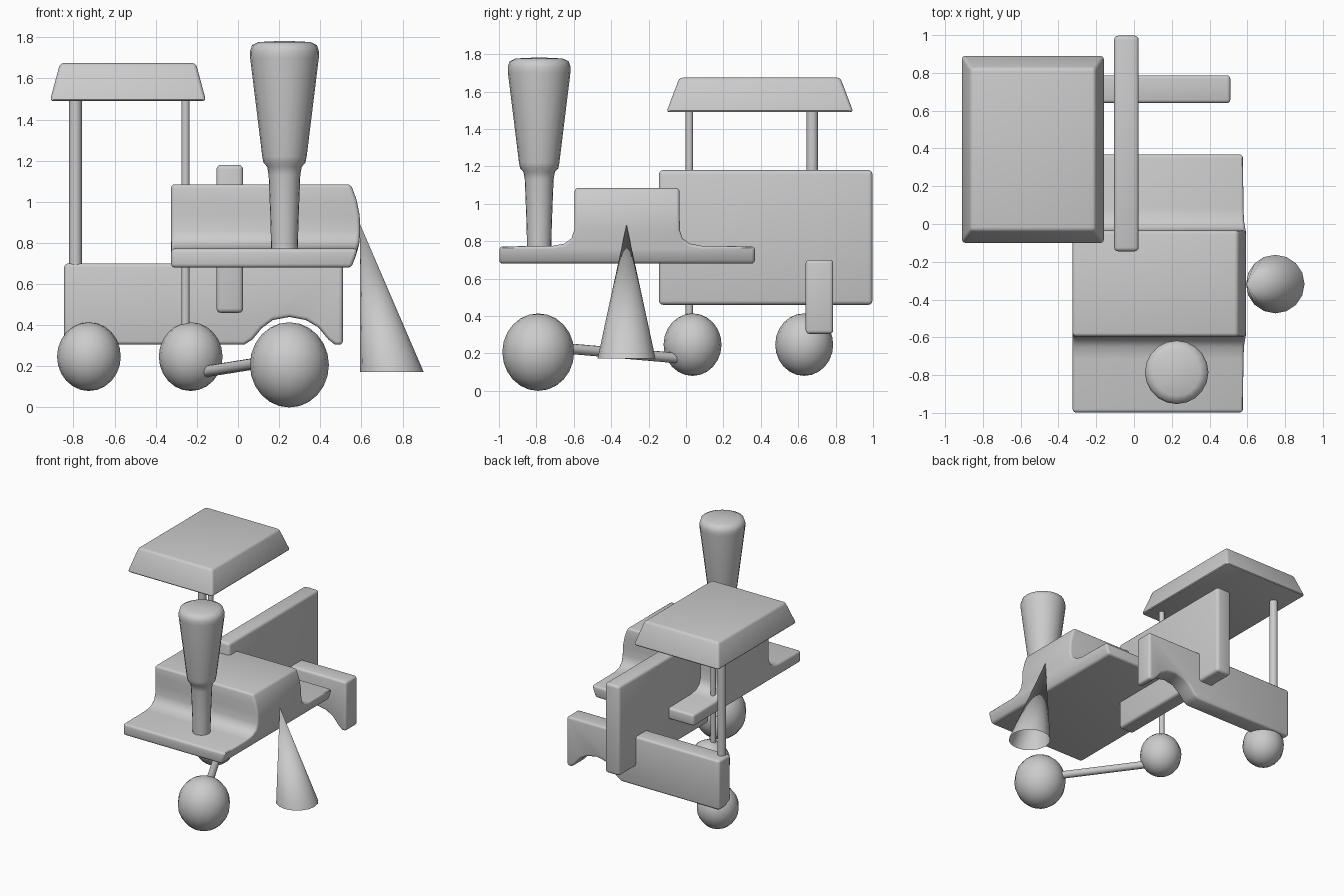
import bpy, bmesh, math
from mathutils import Vector, Matrix

if "Cube" in bpy.data.objects:
    bpy.data.objects.remove(bpy.data.objects["Cube"])


def finish(name, bm, bevel=0.0, angle=35):
    """Round the hard edges, then make a smooth-by-angle object."""
    bmesh.ops.recalc_face_normals(bm, faces=bm.faces[:])
    if bevel:
        hard = [e for e in bm.edges if len(e.link_faces) == 2
                and e.calc_face_angle() > math.radians(50)]
        bmesh.ops.bevel(bm, geom=hard, offset=bevel, segments=3, profile=0.5,
                        affect='EDGES', clamp_overlap=True)
    me = bpy.data.meshes.new(name)
    bm.to_mesh(me)
    bm.free()
    ob = bpy.data.objects.new(name, me)
    bpy.context.collection.objects.link(ob)
    bpy.ops.object.select_all(action='DESELECT')
    ob.select_set(True)
    bpy.context.view_layer.objects.active = ob
    bpy.ops.object.shade_smooth_by_angle(angle=math.radians(angle))
    return ob


def prism(points, move):
    """Extrude a closed 3D outline along a vector."""
    bm = bmesh.new()
    face = bm.faces.new([bm.verts.new(p) for p in points])
    out = bmesh.ops.extrude_face_region(bm, geom=[face], use_keep_orig=True)
    verts = [v for v in out['geom'] if isinstance(v, bmesh.types.BMVert)]
    bmesh.ops.translate(bm, verts=verts, vec=move)
    return bm


def rod(name, a, b, r, sides=16):
    a, b = Vector(a), Vector(b)
    rot = (b - a).to_track_quat('Z', 'Y').to_matrix().to_4x4()
    bm = bmesh.new()
    bmesh.ops.create_cone(bm, cap_ends=True, segments=sides, radius1=r, radius2=r,
                          depth=(b - a).length,
                          matrix=Matrix.Translation((a + b) / 2) @ rot)
    return finish(name, bm)


def ball(name, centre, r, rz):
    bm = bmesh.new()
    bmesh.ops.create_uvsphere(bm, u_segments=16, v_segments=12, radius=1,
                              matrix=Matrix.Translation(centre)
                              @ Matrix.Diagonal((r, r, rz, 1)))
    return finish(name, bm)


# Tapered cab roof
bm = bmesh.new()
bmesh.ops.create_cube(bm, size=1, matrix=Matrix.Translation((-0.535, 0.395, 1.582))
                      @ Matrix.Diagonal((0.76, 1.0, 0.185, 1)))
for v in bm.verts:
    if v.co.z > 1.58:
        v.co.x += 0.05 if v.co.x < -0.535 else -0.05
        v.co.y += 0.07 if v.co.y < 0.395 else -0.07
finish("cab_roof", bm, 0.018)

# Roof posts
rod("front_roof_post", (-0.255, 0.018, 0.36), (-0.255, 0.018, 1.51), 0.02)
rod("rear_roof_post", (-0.79, 0.675, 0.67), (-0.79, 0.675, 1.51), 0.031)

# Cab wall panel
finish("cab_wall", prism([(-0.105, -0.145, 0.46), (-0.105, 0.997, 0.46),
                          (-0.105, 0.997, 1.18), (-0.105, -0.145, 1.18)],
                         (0.13, 0, 0)), 0.022)

# Side frame with a wheel arch
frame = [(-0.845, 0.70), (-0.845, 0.305), (0.03, 0.305), (0.07, 0.33), (0.115, 0.385),
         (0.17, 0.425), (0.25, 0.44), (0.33, 0.425), (0.39, 0.39), (0.44, 0.33),
         (0.472, 0.305), (0.51, 0.305), (0.51, 0.70)]
finish("side_frame", prism([(x, 0.64, z) for x, z in frame], (0, 0.147, 0)), 0.018)

# Boiler and running boards, with a bowed front end
half = [(0.683, 0.68), (0.683, 0.772), (0.40, 0.775), (0.335, 0.787), (0.297, 0.815),
        (0.282, 0.86), (0.280, 1.085)]
outline = [(-0.315 + y, z) for y, z in half]
outline += [(-0.315 - y, z) for y, z in reversed(half)]
bm = prism([(-0.325, y, z) for y, z in outline], (0.9, 0, 0))
for h in (0.725, 0.86, 0.935, 1.01):
    bmesh.ops.bisect_plane(bm, geom=bm.verts[:] + bm.edges[:] + bm.faces[:], dist=0.0005,
                           plane_co=(0, 0, h), plane_no=(0, 0, 1))
for v in bm.verts:
    if v.co.x > 0.2:
        v.co.x = 0.595 - 1.1 * (v.co.z - 0.88) ** 2
finish("boiler", bm, 0.018)

# Flared chimney, turned from a profile
bm = bmesh.new()
profile = [(0, 0.73), (0.064, 0.73), (0.068, 0.90), (0.077, 1.13), (0.084, 1.17),
           (0.102, 1.19), (0.108, 1.22), (0.167, 1.70), (0.168, 1.73),
           (0.158, 1.762), (0.125, 1.777), (0, 1.783)]
vs = [bm.verts.new((0.226 + r, -0.785, z)) for r, z in profile]
es = [bm.edges.new(p) for p in zip(vs, vs[1:])]
bmesh.ops.spin(bm, geom=vs + es, cent=(0.226, -0.785, 0), axis=(0, 0, 1),
               angle=math.tau, steps=20, use_merge=True)
bmesh.ops.remove_doubles(bm, verts=bm.verts[:], dist=0.0005)
finish("chimney", bm, angle=60)

# Leaning cone guard, open underneath
bm = bmesh.new()
tip = bm.verts.new((0.594, -0.318, 0.89))
ring = [bm.verts.new((0.748 + 0.155 * math.cos(i * math.tau / 16),
                      -0.318 + 0.155 * math.sin(i * math.tau / 16), 0.172))
        for i in range(16)]
for i in range(16):
    bm.faces.new((tip, ring[i], ring[(i + 1) % 16]))
finish("front_guard", bm)

# Wheels and the rod joining two of them
ball("front_wheel", (0.25, -0.79, 0.207), 0.192, 0.207)
ball("middle_wheel", (-0.23, 0.035, 0.247), 0.155, 0.167)
ball("rear_wheel", (-0.725, 0.632, 0.247), 0.155, 0.167)
rod("connecting_rod", (-0.15, -0.055, 0.176), (0.22, -0.735, 0.235), 0.028, 12)
